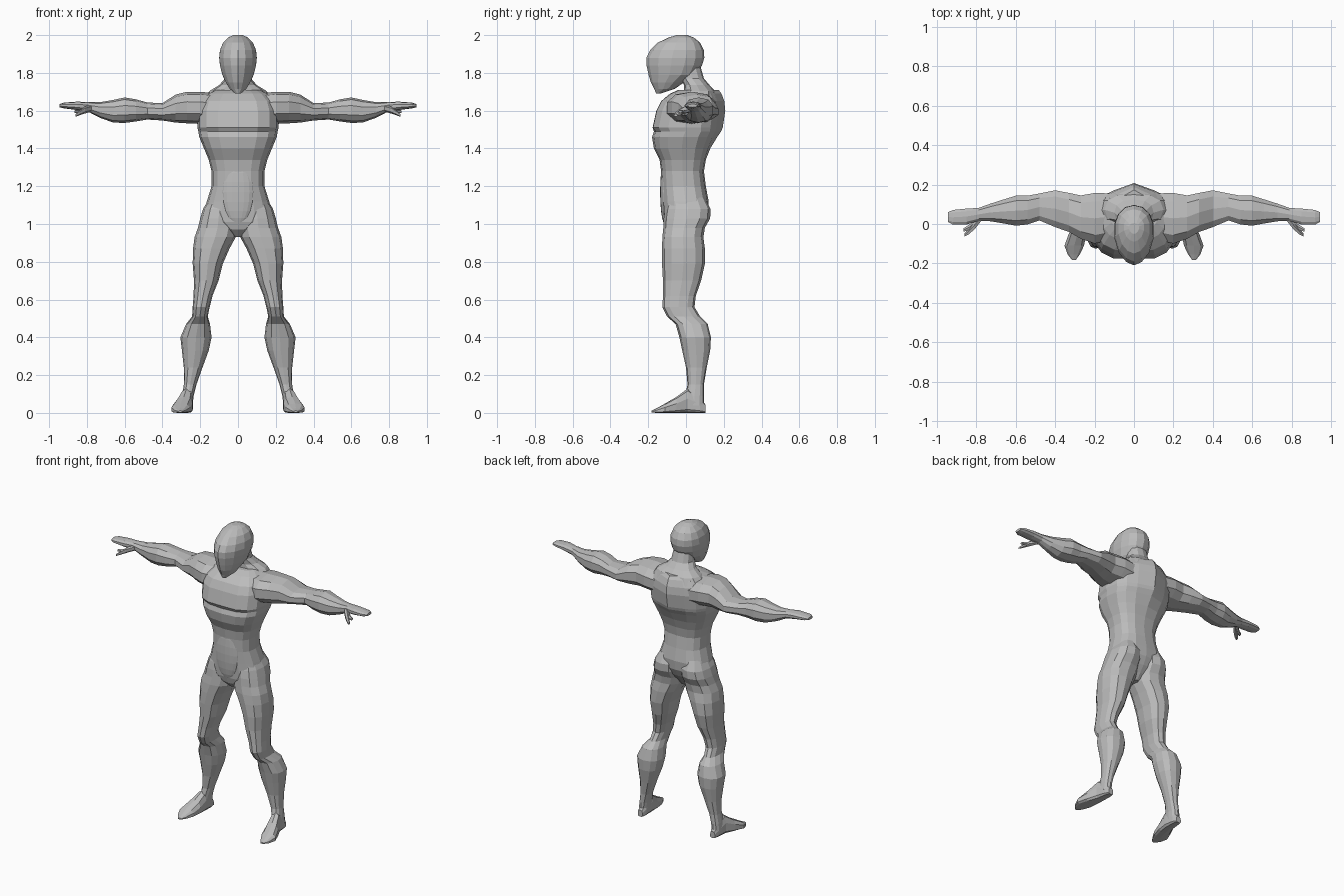
import bpy, bmesh, math

grey = bpy.data.materials.new("plain grey")
grey.diffuse_color = (0.5, 0.5, 0.5, 1)


def finish(name, bm, mirror=False):
    bmesh.ops.recalc_face_normals(bm, faces=bm.faces)
    me = bpy.data.meshes.new(name)
    bm.to_mesh(me)
    bm.free()
    me.materials.append(grey)
    ob = bpy.data.objects.new(name, me)
    bpy.context.collection.objects.link(ob)
    if mirror:
        ob.modifiers.new("other side", "MIRROR").use_mirror_merge = False
    return ob


def loft(name, axis, rings, n=12, power=0.85, mid=0.5, front=None, mirror=False):
    """Skin closed rings along an axis. Ring: position, u low, u high, v low, v high.
    mid = where along v the ring is widest, front = power of the low v half."""
    bm = bmesh.new()
    loops = []
    for t, u0, u1, v0, v1 in rings:
        uc, vc = (u0 + u1) / 2, v0 + (v1 - v0) * mid
        loop = []
        for i in range(n):
            a = 2 * math.pi * i / n
            s, c = math.sin(a), math.cos(a)
            p = front if front and c < -0.01 else power
            u = uc + (u1 - u0) / 2 * math.copysign(abs(s) ** p, s)
            v = vc + (v1 - vc if c > 0 else vc - v0) * math.copysign(abs(c) ** power, c)
            co = {"x": (t, u, v), "y": (u, t, v), "z": (u, v, t)}[axis]
            loop.append(bm.verts.new(co))
        loops.append(loop)
    for a, b in zip(loops, loops[1:]):
        for i in range(n):
            j = (i + 1) % n
            bm.faces.new((a[i], a[j], b[j], b[i]))
    bm.faces.new(loops[0])
    bm.faces.new(loops[-1])
    return finish(name, bm, mirror)


def sym(rings):
    return [(z, -w, w, f, b) for z, w, f, b in rings]


# Torso from crotch to collar, with a ridge down the upper back
torso = loft("torso", "z", sym([
    (0.93, 0.02, -0.07, 0.03), (0.97, 0.07, -0.11, 0.06), (1.01, 0.15, -0.12, 0.09),
    (1.06, 0.18, -0.122, 0.115), (1.12, 0.165, -0.125, 0.12), (1.20, 0.14, -0.13, 0.105),
    (1.28, 0.14, -0.132, 0.095), (1.34, 0.155, -0.14, 0.105), (1.40, 0.18, -0.17, 0.125),
    (1.46, 0.205, -0.18, 0.15), (1.49, 0.21, -0.17, 0.165), (1.51, 0.215, -0.185, 0.17),
    (1.60, 0.215, -0.165, 0.18), (1.65, 0.20, -0.14, 0.175), (1.69, 0.16, -0.085, 0.16),
    (1.71, 0.12, -0.04, 0.145)]), n=16, power=0.75)
for v in torso.data.vertices:
    if abs(v.co.x) < 0.001 and v.co.y > 0 and v.co.z > 1.38:
        v.co.y += 0.028 * min(1, (v.co.z - 1.38) / 0.15)
    if abs(v.co.x) < 0.001 and v.co.y < 0 and 1.5 < v.co.z < 1.67:
        v.co.y += 0.008

# Neck, flaring into the trapezius
loft("neck", "z", sym([
    (1.66, 0.19, -0.05, 0.17), (1.705, 0.15, -0.01, 0.155), (1.735, 0.10, -0.01, 0.125),
    (1.77, 0.07, -0.03, 0.095), (1.84, 0.062, -0.05, 0.075)]), n=12)

# Head: egg shaped, pointed to the face and chin
loft("head", "z", sym([
    (1.69, 0.014, -0.158, -0.135), (1.715, 0.045, -0.168, -0.06), (1.75, 0.066, -0.186, -0.01),
    (1.79, 0.085, -0.198, 0.055), (1.84, 0.098, -0.209, 0.085), (1.88, 0.102, -0.21, 0.097),
    (1.92, 0.098, -0.19, 0.095), (1.96, 0.081, -0.15, 0.075), (1.988, 0.052, -0.09, 0.04),
    (2.0, 0.026, -0.05, 0.005)]), n=14, mid=0.58, power=0.95, front=1.15)

# Abdomen panel, barely raised
bm = bmesh.new()
bmesh.ops.create_uvsphere(bm, u_segments=16, v_segments=10, radius=1)
for v in bm.verts:
    v.co = (v.co.x * 0.085, v.co.y * 0.025 - 0.112, v.co.z * 0.17 + 1.17)
finish("abdomen", bm)

# Shoulder, arm and flat hand
loft("arm", "x", [
    (0.10, -0.08, 0.16, 1.52, 1.69), (0.20, -0.105, 0.163, 1.53, 1.70),
    (0.27, -0.08, 0.15, 1.533, 1.70), (0.33, -0.045, 0.162, 1.537, 1.685),
    (0.40, -0.02, 0.175, 1.548, 1.64), (0.48, 0.015, 0.158, 1.553, 1.643),
    (0.54, -0.005, 0.147, 1.543, 1.66), (0.60, -0.012, 0.147, 1.535, 1.67),
    (0.66, 0.0, 0.128, 1.537, 1.657), (0.73, 0.012, 0.105, 1.562, 1.645),
    (0.79, 0.014, 0.083, 1.593, 1.645), (0.85, -0.004, 0.08, 1.603, 1.648),
    (0.92, -0.005, 0.073, 1.612, 1.643), (0.945, 0.01, 0.06, 1.618, 1.635)],
    n=10, mirror=True)

# Thumb and curled finger
loft("thumb", "x", [
    (0.775, 0.015, 0.05, 1.595, 1.63), (0.81, -0.03, 0.02, 1.585, 1.622),
    (0.84, -0.055, -0.02, 1.575, 1.60), (0.86, -0.064, -0.045, 1.568, 1.582)],
    n=6, mirror=True)
loft("finger", "x", [
    (0.80, 0.0, 0.03, 1.59, 1.62), (0.835, -0.03, 0.0, 1.583, 1.605),
    (0.865, -0.04, -0.02, 1.588, 1.602)], n=6, mirror=True)

# Leg from buttock to ankle
loft("leg", "z", [
    (1.14, 0.04, 0.15, -0.09, 0.10), (1.08, 0.01, 0.185, -0.11, 0.13),
    (1.03, 0.006, 0.20, -0.118, 0.128), (0.98, 0.004, 0.212, -0.12, 0.10),
    (0.93, 0.012, 0.23, -0.125, 0.092), (0.87, 0.045, 0.238, -0.127, 0.10),
    (0.79, 0.08, 0.24, -0.127, 0.10), (0.70, 0.103, 0.233, -0.122, 0.08),
    (0.62, 0.135, 0.235, -0.122, 0.052), (0.56, 0.15, 0.24, -0.125, 0.045),
    (0.51, 0.16, 0.243, -0.10, 0.075), (0.47, 0.148, 0.275, -0.055, 0.115),
    (0.40, 0.14, 0.305, -0.035, 0.132), (0.33, 0.155, 0.297, -0.02, 0.128),
    (0.24, 0.188, 0.287, 0.0, 0.11), (0.15, 0.22, 0.287, 0.008, 0.095),
    (0.09, 0.235, 0.295, -0.005, 0.095), (0.04, 0.24, 0.30, -0.01, 0.095)],
    n=12, mirror=True)

# Foot, turned slightly outwards
loft("foot", "y", [
    (0.102, 0.25, 0.285, 0.0, 0.045), (0.075, 0.24, 0.295, 0.0, 0.08),
    (0.01, 0.238, 0.305, 0.0, 0.13), (-0.05, 0.24, 0.333, 0.0, 0.085),
    (-0.11, 0.252, 0.355, 0.0, 0.05), (-0.155, 0.275, 0.338, 0.0, 0.025),
    (-0.182, 0.295, 0.315, 0.002, 0.012)], n=10, power=0.7, mid=0.25, mirror=True)
